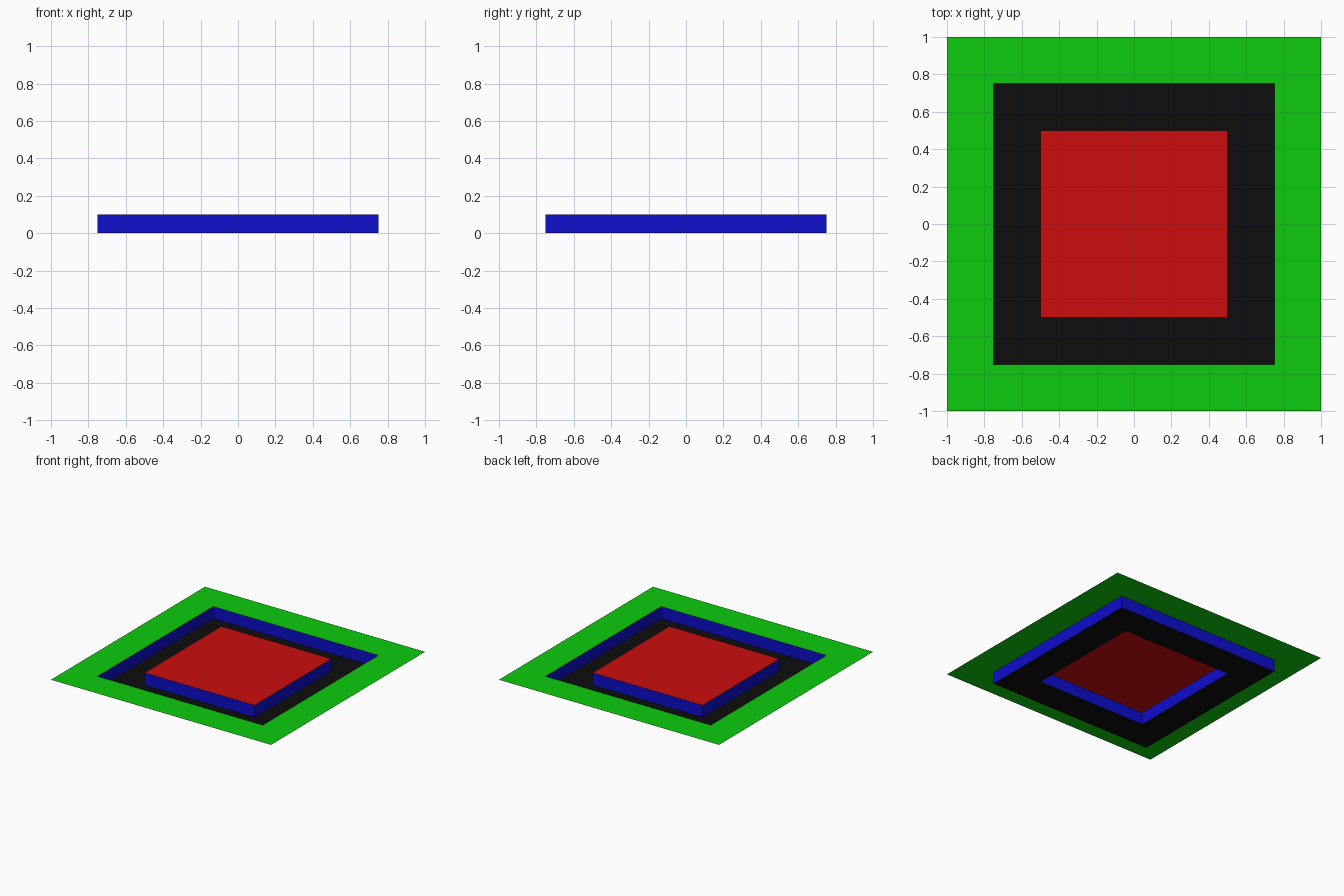
import bpy
import bmesh

if "Cube" in bpy.data.objects:
    bpy.data.objects.remove(bpy.data.objects["Cube"])

TOP, FLOOR = 0.1, 0.0
OUTER, GROOVE_OUT, GROOVE_IN = 1.0, 0.75, 0.5


def material(name, colour):
    m = bpy.data.materials.new(name)
    m.diffuse_color = (*colour, 1.0)
    m.use_nodes = True
    m.node_tree.nodes["Principled BSDF"].inputs["Base Color"].default_value = m.diffuse_color
    return m


LOW, HIGH = 0.004, 0.604
green = material("green", (LOW, HIGH, LOW))
black = material("black", (LOW, LOW, LOW))
blue = material("blue", (LOW, LOW, HIGH))
red = material("red", (HIGH, LOW, LOW))


def square(bm, half, z):
    return [bm.verts.new((sx * half, sy * half, z))
            for sx, sy in ((-1, -1), (1, -1), (1, 1), (-1, 1))]


def finish(bm, name, mat):
    mesh = bpy.data.meshes.new(name)
    bm.to_mesh(mesh)
    bm.free()
    mesh.materials.append(mat)
    bpy.context.collection.objects.link(bpy.data.objects.new(name, mesh))


def band(name, first, second, mat):
    """Four quads joining two square loops, each given as (half size, z)."""
    bm = bmesh.new()
    a, b = square(bm, *first), square(bm, *second)
    for i in range(4):
        j = (i + 1) % 4
        bm.faces.new((a[i], a[j], b[j], b[i]))
    finish(bm, name, mat)


# Thin open sheet: rim, sunken square groove, raised centre
band("outer_rim", (OUTER, TOP), (GROOVE_OUT, TOP), green)
band("groove_outer_wall", (GROOVE_OUT, TOP), (GROOVE_OUT, FLOOR), blue)
band("groove_floor", (GROOVE_OUT, FLOOR), (GROOVE_IN, FLOOR), black)
band("groove_inner_wall", (GROOVE_IN, FLOOR), (GROOVE_IN, TOP), blue)

# Centre panel
bm = bmesh.new()
bm.faces.new(square(bm, GROOVE_IN, TOP))
finish(bm, "centre_panel", red)
